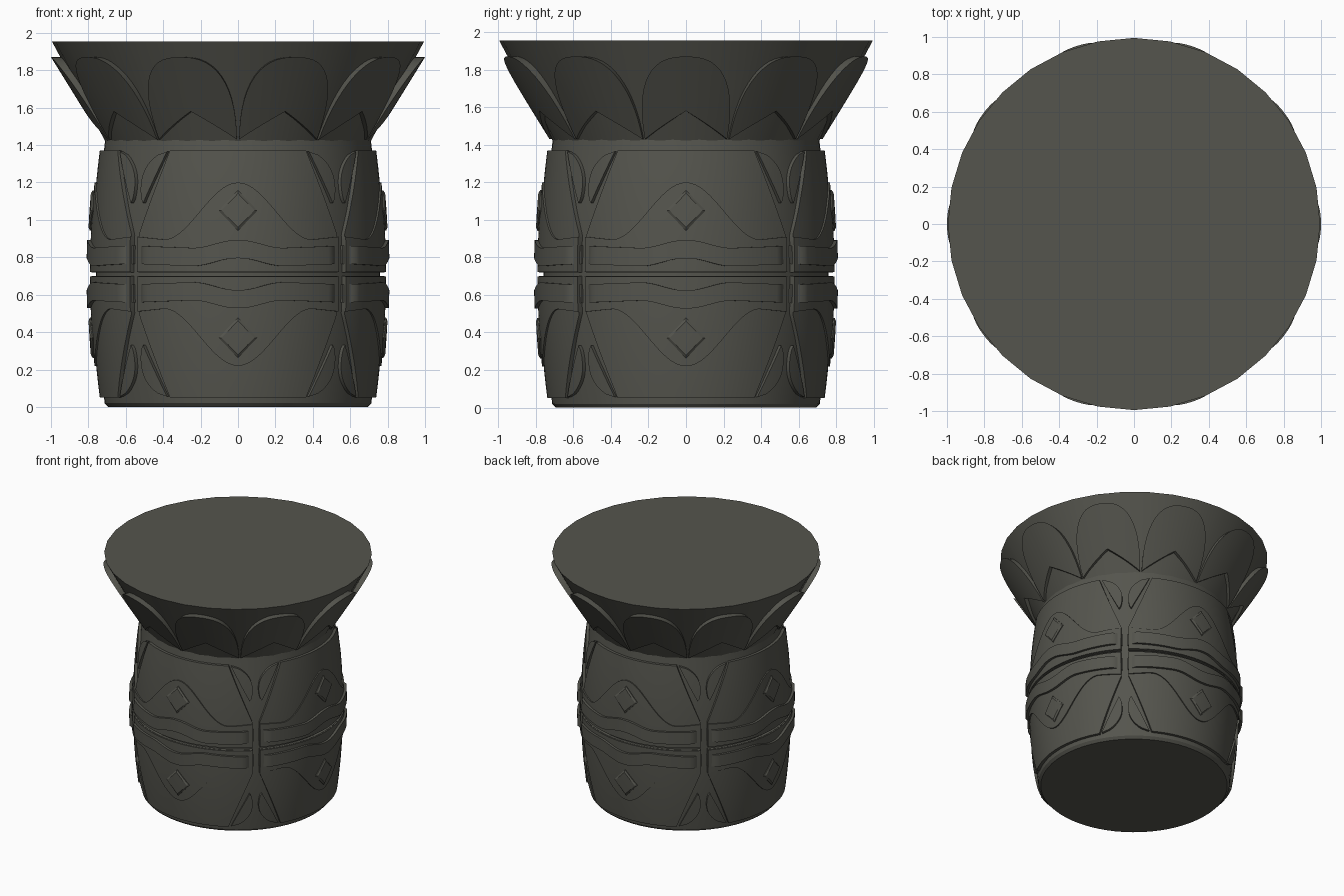
import bpy, bmesh
from math import sin, cos, pi, radians, sqrt

if "Cube" in bpy.data.objects:
    bpy.data.objects.remove(bpy.data.objects["Cube"])

stone = bpy.data.materials.new("dark_stone")
stone.use_nodes = True
COLOUR = (0.09, 0.09, 0.075, 1)
stone.diffuse_color = COLOUR
stone.node_tree.nodes["Principled BSDF"].inputs["Base Color"].default_value = COLOUR

MID = 0.71  # carving is mirrored above and below this height


def lerp(a, b, t):
    return a + (b - a) * t


def drum_r(z):
    return 0.76 - 0.05 * ((z - MID) / MID) ** 2


def flare_r(z):
    return lerp(0.71, 0.995, (z - 1.42) / 0.535)


def finish(name, bm):
    bmesh.ops.remove_doubles(bm, verts=bm.verts, dist=0.0002)
    bmesh.ops.recalc_face_normals(bm, faces=bm.faces)
    mesh = bpy.data.meshes.new(name)
    bm.to_mesh(mesh)
    bm.free()
    mesh.materials.append(stone)
    ob = bpy.data.objects.new(name, mesh)
    bpy.context.collection.objects.link(ob)
    bpy.ops.object.select_all(action="DESELECT")
    ob.select_set(True)
    bpy.context.view_layer.objects.active = ob
    bpy.ops.object.shade_smooth_by_angle(angle=radians(30))


def lathe(name, profile, segments):
    bm = bmesh.new()
    rings = [[bm.verts.new((r * cos(2 * pi * i / segments), r * sin(2 * pi * i / segments), z))
              for i in range(segments)] for r, z in profile]
    for a, b in zip(rings, rings[1:]):
        for i in range(segments):
            j = (i + 1) % segments
            bm.faces.new((a[i], a[j], b[j], b[i]))
    bm.faces.new(rings[0])
    bm.faces.new(rings[-1])
    finish(name, bm)


def relief(name, shape, nu, nv, centres, radius=drum_r, mirror=True, chamfer=0):
    """Raised solid wrapped on the body; shape(u, v) gives degrees, height, relief."""
    bm = bmesh.new()
    for centre in centres:
        for flip in ((False, True) if mirror else (False,)):
            grid, base = [], {}
            for i in range(nu + 1):
                row = []
                for j in range(nv + 1):
                    deg, z, off = shape(i / nu, j / nv)
                    if flip:
                        z = 2 * MID - z
                    a, r = radians(centre + deg), radius(z)
                    v = bm.verts.new(((r + off) * cos(a), (r + off) * sin(a), z))
                    base[v] = ((r - 0.015) * cos(a), (r - 0.015) * sin(a), z)
                    row.append(v)
                grid.append(row)
            top = [bm.faces.new((grid[i][j], grid[i + 1][j], grid[i + 1][j + 1], grid[i][j + 1]))
                   for i in range(nu) for j in range(nv)]
            # side walls down into the body
            rim = ([grid[i][0] for i in range(nu)] + [grid[nu][j] for j in range(nv)]
                   + [grid[i][nv] for i in range(nu, 0, -1)] + [grid[0][j] for j in range(nv, 0, -1)])
            low = [bm.verts.new(base[v]) for v in rim]
            for k in range(len(rim)):
                m = (k + 1) % len(rim)
                bm.faces.new((rim[k], rim[m], low[m], low[k]))
            if chamfer:
                if flip:
                    bmesh.ops.reverse_faces(bm, faces=top)
                bm.normal_update()
                for f in top:
                    if f.normal.dot(f.calc_center_median()) < 0:
                        f.normal_flip()
                bmesh.ops.inset_region(bm, faces=top, thickness=chamfer, depth=chamfer * 0.7,
                                       use_even_offset=True)
    finish(name, bm)


def panel(u, v):
    z = lerp(0.72, 1.37, v)
    width = 43 if z < 0.92 else lerp(43, 29.5, (z - 0.92) / 0.45)
    return (2 * u - 1) * width, z, 0.022


def wave(u, v):
    a = (2 * u - 1) * 43
    top = 0.895 + 0.015 * max(0, abs(a) - 30) / 13
    if abs(a) < 30:
        top += 0.305 * 0.5 * (1 + cos(pi * a / 30))
    return a, lerp(0.722, top, v), 0.031


def band(u, v):
    a = (2 * u - 1) * 43.5
    low = 0.745 + 0.02 * abs(a) / 43
    if abs(a) < 18:
        low += 0.025 * (1 + cos(pi * a / 18))
    ramp = min(1, (43.5 - abs(a)) / 5)  # sloped ends
    return a, low + 0.097 * v, lerp(0.012, 0.05, ramp)


def diamond(u, v):
    return (u - v) * 7.6, 1.05 + (u + v - 1) * 0.108, 0.037


def half_leaf(side):
    def shape(u, v):
        edge = lerp(41.5, 31, v)
        bulge = 7 * sqrt(max(0, sin(pi * v ** 1.5)))
        return side * (edge + u * bulge), lerp(1.09, 1.365, v), 0.02
    return shape


def petal(u, v):
    s = sin((2 * u - 1) * pi / 2)
    a = 17.5 * s
    low = 1.43 + 0.15 * (1 - abs(s))
    high = 1.43 + 0.44 * sqrt(max(0, 1 - abs(s) ** 2.6))
    z = lerp(low, max(low, high), v)
    return a, z, lerp(0.012, 0.05, (z - 1.43) / 0.44)


# plain turned body and flared top
heights = [0.02 + 1.36 * i / 12 for i in range(13)]
lathe("drum_body", [(0.695, 0)] + [(drum_r(z), z) for z in heights] + [(0.71, 1.43)], 64)
lathe("flared_top", [(0.705, 1.41), (0.715, 1.43), (0.99, 1.945), (0.995, 1.955)], 32)

# carved layers, one set for each quarter
quarters = [0, 90, 180, 270]
relief("side_panels", panel, 20, 13, quarters)
relief("wave_crests", wave, 44, 5, quarters)
relief("wavy_bands", band, 52, 1, quarters)
relief("diamond_studs", diamond, 3, 3, quarters, chamfer=0.012)
relief("left_half_leaves", half_leaf(1), 3, 16, quarters)
relief("right_half_leaves", half_leaf(-1), 3, 16, quarters)

# ring of ten notched petals
relief("petals", petal, 28, 5, [36 * i for i in range(10)], radius=flare_r, mirror=False)
